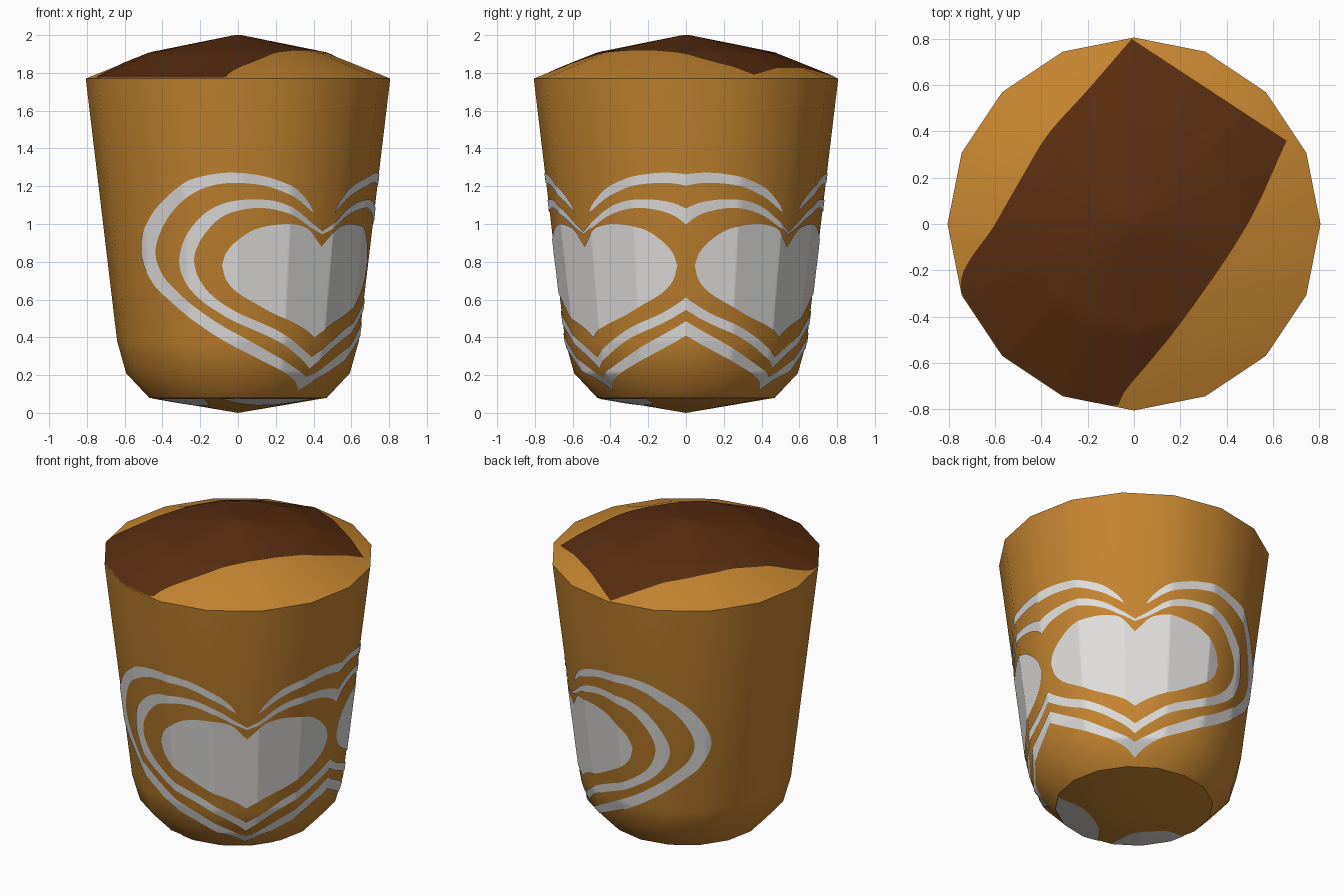
import bpy, bmesh, math
from mathutils import Vector

if "Cube" in bpy.data.objects:
    bpy.data.objects.remove(bpy.data.objects["Cube"])

SIDES = 16
STEP = 2 * math.pi / SIDES
PROFILE = [(0, 0), (.47, .08), (.592, .21), (.64, .38), (.806, 1.77), (.47, 1.905), (0, 2)]
HEART_AZ = 50.5  # heart centre, degrees either side of the right-hand direction


def material(name, col):
    m = bpy.data.materials.new(name)
    m.diffuse_color = (*col, 1)
    m.use_nodes = True
    m.node_tree.nodes["Principled BSDF"].inputs["Base Color"].default_value = m.diffuse_color
    return m


TAN = material("caramel", (.56, .235, .03))
DARK = material("dark brown", (.098, .026, .005))
WHITE = material("off white", (.74, .73, .71))


def finish(name, bm, mat):
    me = bpy.data.meshes.new(name)
    bm.to_mesh(me)
    bm.free()
    me.materials.append(mat)
    ob = bpy.data.objects.new(name, me)
    bpy.context.collection.objects.link(ob)
    bpy.ops.object.select_all(action='DESELECT')
    ob.select_set(True)
    bpy.context.view_layer.objects.active = ob
    bpy.ops.object.shade_smooth_by_angle(angle=math.radians(30))
    return ob


def lerp_table(table, v):
    for (a, fa), (b, fb) in zip(table, table[1:]):
        if a <= v <= b:
            return fa + (fb - fa) * (v - a) / (b - a)
    return table[-1][1]


def facet(az):
    """Radius factor of the 16-sided outline at an angle."""
    return math.cos(STEP / 2) / math.cos(az % STEP - STEP / 2)


def side_radius(z):
    return lerp_table([(h, r) for r, h in PROFILE[1:5]], max(z, .08))


def on_side(p):
    az, z = math.radians(p.x * 100), p.y
    r = side_radius(z) * facet(az) + .005
    return Vector((r * math.cos(az), r * math.sin(az), z))


def cap_map(points, off):
    """Drops a plan point on to the lid or the base."""
    table = sorted(points)

    def f(p):
        az, limit = math.atan2(p.y, p.x), table[-1][0] - .001
        r = min(p.length / facet(az), limit)
        q = r * facet(az)
        return Vector((q * math.cos(az), q * math.sin(az), lerp_table(table, r) + off))
    return f


on_lid = cap_map(PROFILE[4:], .004)
on_base = cap_map(PROFILE[:2], -.004)


def resample(pts, n):
    """Smooth curve through the points, evenly spaced."""
    pts = [Vector(p) for p in pts]
    ext = [2 * pts[0] - pts[1]] + pts + [2 * pts[-1] - pts[-2]]
    fine = []
    for a, b, c, d in zip(ext, ext[1:], ext[2:], ext[3:]):
        for k in range(8):
            t = k / 8
            fine.append(.5 * (2 * b + (c - a) * t + (2 * a - 5 * b + 4 * c - d) * t ** 2
                              + (3 * b - a - 3 * c + d) * t ** 3))
    fine.append(pts[-1])
    dist = [0]
    for a, b in zip(fine, fine[1:]):
        dist.append(dist[-1] + (b - a).length)
    out, j = [], 0
    for i in range(n + 1):
        s = dist[-1] * i / n
        while j < len(fine) - 2 and dist[j + 1] < s:
            j += 1
        out.append(fine[j].lerp(fine[j + 1], min(1, (s - dist[j]) / max(1e-9, dist[j + 1] - dist[j]))))
    return out


def strip(bm, a, b, place, outward, n=60, across=5):
    """Thin painted sheet between two curves, laid on the surface."""
    rows = [[bm.verts.new(place(p.lerp(q, k / across))) for k in range(across + 1)]
            for p, q in zip(resample(a, n), resample(b, n))]
    for r, s in zip(rows, rows[1:]):
        for k in range(across):
            f = bm.faces.new((r[k], r[k + 1], s[k + 1], s[k]))
            f.normal_update()
            if f.normal.dot(outward(f.calc_center_median())) < 0:
                f.normal_flip()


# cup body, turned from its profile
bm = bmesh.new()
rings = [[bm.verts.new((r * math.cos(i * STEP), r * math.sin(i * STEP), z)) for i in range(SIDES)]
         for r, z in PROFILE[1:-1]]
bottom, top = bm.verts.new((0, 0, 0)), bm.verts.new((0, 0, 2))
for i in range(SIDES):
    j = (i + 1) % SIDES
    for lo, hi in zip(rings, rings[1:]):
        bm.faces.new((lo[i], lo[j], hi[j], hi[i]))
    bm.faces.new((bottom, rings[0][j], rings[0][i]))
    bm.faces.new((top, rings[-1][i], rings[-1][j]))
finish("cup_body", bm, TAN)

# dark band across the lid
bm = bmesh.new()
strip(bm,
      [(-.01, .8), (-.2, .58), (-.37, .39), (-.48, .21), (-.6, 0), (-.75, -.27), (-.58, -.57), (-.45, -.66)],
      [(.66, .36), (.48, -.02), (.2, -.43), (-.03, -.71), (-.09, -.79), (-.31, -.745), (-.45, -.66)],
      on_lid, lambda c: Vector((0, 0, 1)), 60, 40)
finish("lid_band", bm, DARK)

# half contours as seen from the front (x, z); x = .9 means on the heart's centre line
HEART_TOP = [(.9, .88), (.41, .925), (.39, .955), (.35, .985), (.25, 1.0), (.1, .975), (0, .915),
             (-.06, .85), (-.085, .78)]
HEART_LOW = [(.9, .40), (.36, .44), (.3, .475), (.2, .52), (.1, .575), (0, .635), (-.06, .7), (-.085, .78)]
MID_OUT = [(.9, .96), (.38, 1.015), (.3, 1.08), (.2, 1.12), (.1, 1.13), (0, 1.125), (-.1, 1.1), (-.2, 1.035),
           (-.28, .92), (-.31, .8), (-.28, .7), (-.2, .6), (-.1, .53), (0, .475), (.2, .385), (.33, .29), (.9, .235)]
MID_IN = [(.9, .945), (.38, .985), (.3, 1.04), (.2, 1.075), (.1, 1.085), (0, 1.07), (-.08, 1.04), (-.15, .98),
          (-.21, .89), (-.23, .8), (-.2, .7), (-.13, .615), (0, .53), (.2, .44), (.34, .34), (.9, .295)]
OUT_OUT = [(.4, 1.065), (.37, 1.12), (.3, 1.19), (.2, 1.235), (.1, 1.26), (-.05, 1.272), (-.2, 1.25), (-.3, 1.205),
           (-.45, 1.06), (-.51, .87), (-.46, .71), (-.38, .61), (-.13, .415), (.1, .29), (.29, .18), (.9, .12)]
OUT_IN = [(.4, 1.06), (.37, 1.085), (.3, 1.14), (.2, 1.185), (.1, 1.21), (-.05, 1.217), (-.18, 1.19), (-.28, 1.13),
          (-.38, 1.02), (-.435, .87), (-.41, .75), (-.33, .65), (-.13, .49), (.1, .36), (.29, .245), (.9, .19)]


def contour(pts, side):
    """Front-view points to (azimuth / 100, height) on one half of the heart."""
    out = []
    for x, z in pts:
        front = math.degrees(math.asin(min(1, x / (side_radius(z) * .99))))
        d = max(0, 90 - HEART_AZ - front)
        out.append(((-HEART_AZ + side * d) / 100, z))
    return out


# heart and its two outlines; cut on the centre plane, then mirrored
for name, a, b, across in (("heart", HEART_TOP, HEART_LOW, 20),
                           ("inner_heart_ring", MID_OUT, MID_IN, 5),
                           ("outer_heart_ring", OUT_OUT, OUT_IN, 5)):
    bm = bmesh.new()
    for side in (-1, 1):
        strip(bm, contour(a, side), contour(b, side), on_side,
              lambda c: Vector((c.x, c.y, 0)), 110, across)
    bmesh.ops.bisect_plane(bm, geom=bm.verts[:] + bm.edges[:] + bm.faces[:],
                           plane_co=(0, 0, 0), plane_no=(0, 1, 0), clear_outer=True)
    ob = finish(name, bm, WHITE)
    mod = ob.modifiers.new("mirror", 'MIRROR')
    mod.use_axis = (False, True, False)

# white patches under the base
bm = bmesh.new()
down = lambda c: Vector((0, 0, -1))
strip(bm, [(.42, -.21), (.23, -.18), (.03, -.29), (-.1, -.45)],
      [(.42, -.21), (.33, -.33), (.12, -.46), (-.1, -.46)], on_base, down, 24, 8)
strip(bm, [(-.18, -.43), (-.16, -.2), (-.3, -.07), (-.46, -.08)],
      [(-.18, -.44), (-.3, -.37), (-.42, -.24), (-.46, -.08)], on_base, down, 24, 8)
finish("base_patches", bm, WHITE)
